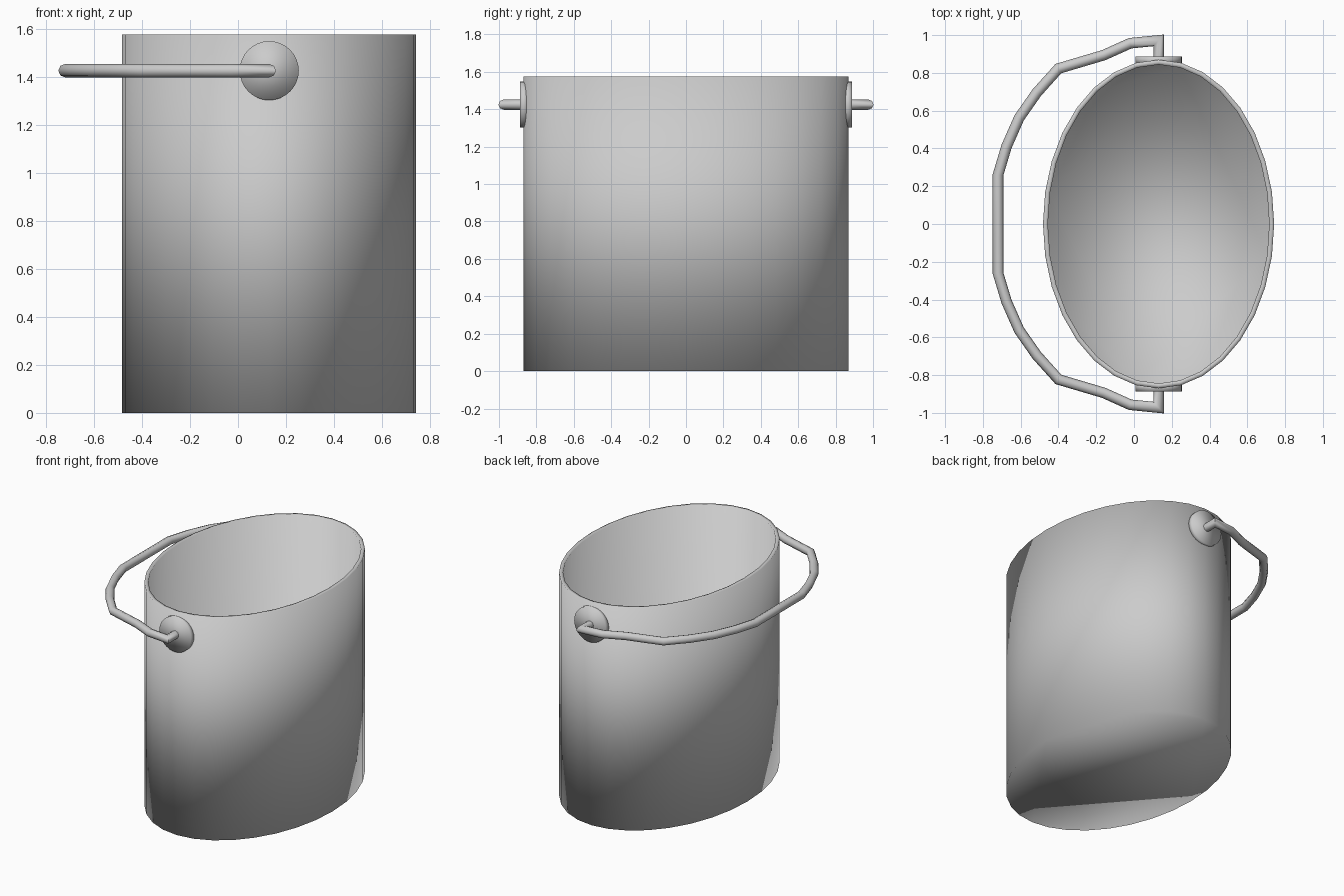
import bpy, bmesh, math
from mathutils import Vector

if "Cube" in bpy.data.objects:
    bpy.data.objects.remove(bpy.data.objects["Cube"])

CX, RX, RY, H, WALL = 0.13, 0.612, 0.87, 1.575, 0.026
PIVOT_Z = 1.425


def finish(name, bm, angle=None):
    bmesh.ops.recalc_face_normals(bm, faces=bm.faces)
    me = bpy.data.meshes.new(name)
    bm.to_mesh(me)
    bm.free()
    ob = bpy.data.objects.new(name, me)
    bpy.context.collection.objects.link(ob)
    bpy.ops.object.select_all(action='DESELECT')
    bpy.context.view_layer.objects.active = ob
    ob.select_set(True)
    if angle is None:
        bpy.ops.object.shade_smooth()
    else:
        bpy.ops.object.shade_smooth_by_angle(angle=math.radians(angle))
    return ob


def loft(bm, rings):
    # skin consecutive rings and cap both ends
    vr = [[bm.verts.new(p) for p in r] for r in rings]
    n = len(vr[0])
    for a, b in zip(vr, vr[1:]):
        for i in range(n):
            j = (i + 1) % n
            bm.faces.new((a[i], a[j], b[j], b[i]))
    bm.faces.new(vr[0][::-1])
    bm.faces.new(vr[-1])


def ellipse(rx, ry, z, n=32):
    return [(CX + rx * math.cos(t), ry * math.sin(t), z)
            for t in (2 * math.pi * i / n for i in range(n))]


# oval bucket: outer wall, rim, inner wall, floor
bm = bmesh.new()
loft(bm, [ellipse(RX, RY, 0), ellipse(RX, RY, H),
          ellipse(RX - WALL, RY - WALL, H), ellipse(RX - WALL, RY - WALL, WALL)])
finish("bucket", bm)

# round handle mounts on both sides
for side, name in ((-1, "mount_front"), (1, "mount_back")):
    bm = bmesh.new()
    loft(bm, [[(CX + 0.123 * math.cos(t), side * y, PIVOT_Z + 0.123 * math.sin(t))
               for t in (2 * math.pi * i / 32 for i in range(32))]
              for y in (0.845, 0.888)])
    finish(name, bm)

# bail handle: mirrored path swept with mitred corners
half = [(0.13, 0.87), (0.13, 0.972), (-0.02, 0.957), (-0.16, 0.894), (-0.40, 0.823),
        (-0.515, 0.695), (-0.608, 0.562), (-0.675, 0.41), (-0.72, 0.26)]
path = [Vector(p) for p in half + [(x, -y) for x, y in reversed(half)]]
R, SIDES = 0.028, 8
rings = []
for i, p in enumerate(path):
    d0 = (p - path[max(i - 1, 0)]).normalized()
    d1 = (path[min(i + 1, len(path) - 1)] - p).normalized()
    t = (d0 + d1).normalized()
    nrm = Vector((-t.y, t.x))
    miter = 1 / max(t.dot(d1 if d1.length else d0), 0.5)
    rings.append([(p.x + nrm.x * R * miter * math.cos(a),
                   p.y + nrm.y * R * miter * math.cos(a),
                   PIVOT_Z + R * math.sin(a))
                  for a in (2 * math.pi * k / SIDES for k in range(SIDES))])
bm = bmesh.new()
loft(bm, rings)
finish("handle", bm, 50)
